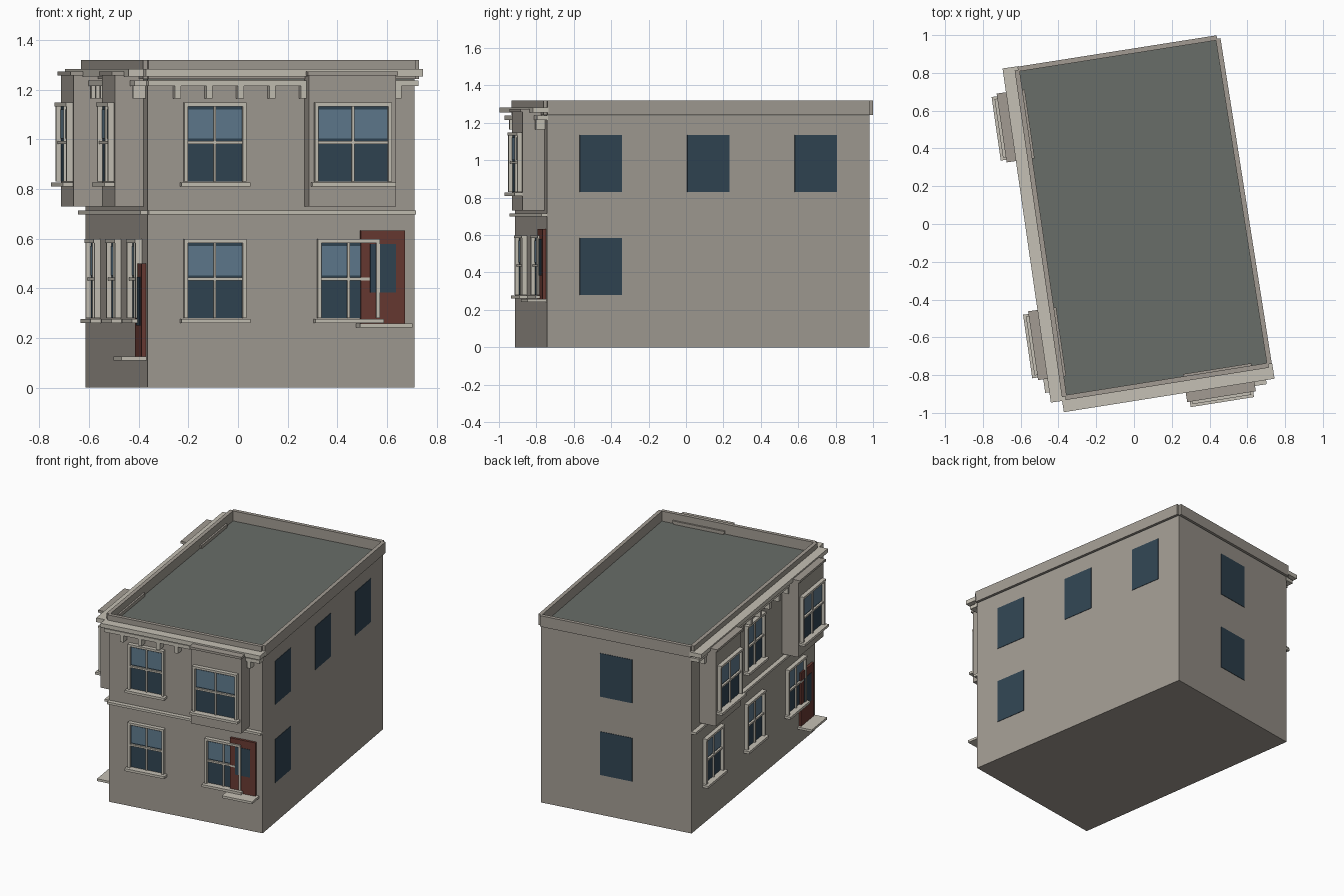
import bpy, bmesh
from mathutils import Matrix, Vector

if "Cube" in bpy.data.objects:
    bpy.data.objects.remove(bpy.data.objects["Cube"])


def material(name, rgb):
    m = bpy.data.materials.new(name)
    m.diffuse_color = (*rgb, 1)
    m.use_nodes = True
    m.node_tree.nodes["Principled BSDF"].inputs["Base Color"].default_value = m.diffuse_color
    return m


WALL = material("wall_stone", (.36, .33, .29))
TRIM = material("trim_stone", (.56, .53, .46))
GLASS = material("dark_glass", (.03, .058, .085))
SKY = material("light_glass", (.115, .195, .27))
DOOR = material("door_red", (.14, .042, .032))
ROOF = material("roof_grey", (.14, .153, .138))

# Footprint corners, counter-clockwise from front left
A, B, C, D = [Vector(p) for p in ((-.364, -.914), (.712, -.743), (.44, .981), (-.614, .815))]


class Facade:
    """Frame with u along the wall, d outward and z up."""
    def __init__(self, name, start, end):
        self.name, self.length = name, (end - start).length
        t = (end - start).normalized()
        self.matrix = Matrix(((t.x, t.y, 0, start.x), (t.y, -t.x, 0, start.y),
                              (0, 0, 1, 0), (0, 0, 0, 1)))


front, right = Facade("front", A, B), Facade("right", B, C)
back, left = Facade("back", C, D), Facade("left", D, A)


def finish(name, bm, mat):
    bmesh.ops.recalc_face_normals(bm, faces=bm.faces)
    me = bpy.data.meshes.new(name)
    bm.to_mesh(me)
    bm.free()
    me.materials.append(mat)
    bpy.context.collection.objects.link(bpy.data.objects.new(name, me))


def boxes(name, wall, mat, *dims):
    """Boxes given as (u0, u1, d0, d1, z0, z1) on a facade."""
    bm = bmesh.new()
    for u0, u1, d0, d1, z0, z1 in dims:
        m = (wall.matrix @ Matrix.Translation(((u0 + u1) / 2, (d0 + d1) / 2, (z0 + z1) / 2))
             @ Matrix.Diagonal((u1 - u0, d1 - d0, z1 - z0, 1)))
        bmesh.ops.create_cube(bm, size=1, matrix=m)
    finish(wall.name + "_" + name, bm, mat)


def prism(name, z0, z1, mat):
    bm = bmesh.new()
    face = bm.faces.new([bm.verts.new((*p, z0)) for p in (A, B, C, D)])
    top = bmesh.ops.extrude_face_region(bm, geom=[face])["geom"]
    bmesh.ops.translate(bm, vec=(0, 0, z1 - z0),
                        verts=[g for g in top if isinstance(g, bmesh.types.BMVert)])
    finish(name, bm, mat)


LOW, HIGH, PANE_H = .28, .83, .305


def plain_window(wall, u, z):
    boxes("plain_window", wall, GLASS, (u - .114, u + .114, -.01, .003, z, z + PANE_H))


def sash_window(wall, u, z, w=.23, d=0):
    h, top, mid = w / 2, z + PANE_H, z + PANE_H / 2 + .005
    boxes("window_glass", wall, GLASS, (u - h, u + h, d - .01, d + .004, z, top))
    boxes("window_upper_pane", wall, SKY,
          (u - h + .008, u + h - .004, d, d + .007, mid + .015, top - .014))
    boxes("window_frame", wall, TRIM,
          (u - h - .012, u - h + .003, d, d + .025, z, top),
          (u + h - .003, u + h + .012, d, d + .025, z, top),
          (u - h - .012, u + h + .012, d, d + .028, top - .002, top + .013),
          (u - h, u + h, d, d + .018, mid - .006, mid + .006),
          (u - .005, u + .005, d, d + .015, z, top))
    boxes("window_sill", wall, TRIM, (u - h - .025, u + h + .025, d, d + .042, z - .02, z - .003))


def bay(wall, u):
    boxes("bay", wall, WALL, (u - .178, u + .178, -.02, .117, .73, 1.257),
          (u - .184, u + .184, -.02, .13, 1.257, 1.273))
    sash_window(wall, u, HIGH, w=.29, d=.117)


def door(wall, u, z):
    boxes("door", wall, DOOR, (u - .09, u + .09, -.01, .017, z, z + .375))
    boxes("door_glass", wall, GLASS, (u - .052, u + .052, 0, .02, z + .125, z + .32))
    boxes("door_step", wall, TRIM, (u - .107, u + .107, -.01, .102, z - .016, z))


# Main block, roof and parapets
prism("main_block", 0, 1.24, WALL)
prism("roof", 1.24, 1.25, ROOF)
for wall in (front, right, back, left):
    boxes("parapet", wall, WALL, (0, wall.length, -.008, .018, 1.243, 1.32))

# Plain windows on the rear and right walls
for i in range(3):
    plain_window(right, right.length * (2 * i + 1) / 6, HIGH)
plain_window(right, right.length / 6, LOW)
for z in (LOW, HIGH):
    plain_window(back, back.length / 2, z)

# Street facades: cornice, belt course, brackets, sash windows and bays
for wall, columns, bays, first, count in ((front, 2, (1,), .116, 8), (left, 3, (0, 2), .1, 13)):
    L = wall.length
    boxes("cornice", wall, TRIM, (-.02, L + .02, -.005, .08, 1.254, 1.283),
          (-.006, L + .006, -.005, .055, 1.214, 1.238))
    boxes("belt_course", wall, TRIM, (0, L, -.005, .03, .698, .714))
    step = (L - .074 - first) / (count - 1)
    boxes("brackets", wall, TRIM, *[(first + i * step - .013, first + i * step + .013,
                                     -.005, .05, 1.165, 1.214) for i in range(count)])
    for i in range(columns):
        u = L * (2 * i + 1) / (2 * columns)
        sash_window(wall, u, LOW)
        if i in bays:
            bay(wall, u)
        else:
            sash_window(wall, u, HIGH)

# Entrances
door(front, .957, .258)
door(left, 1.605, .125)
